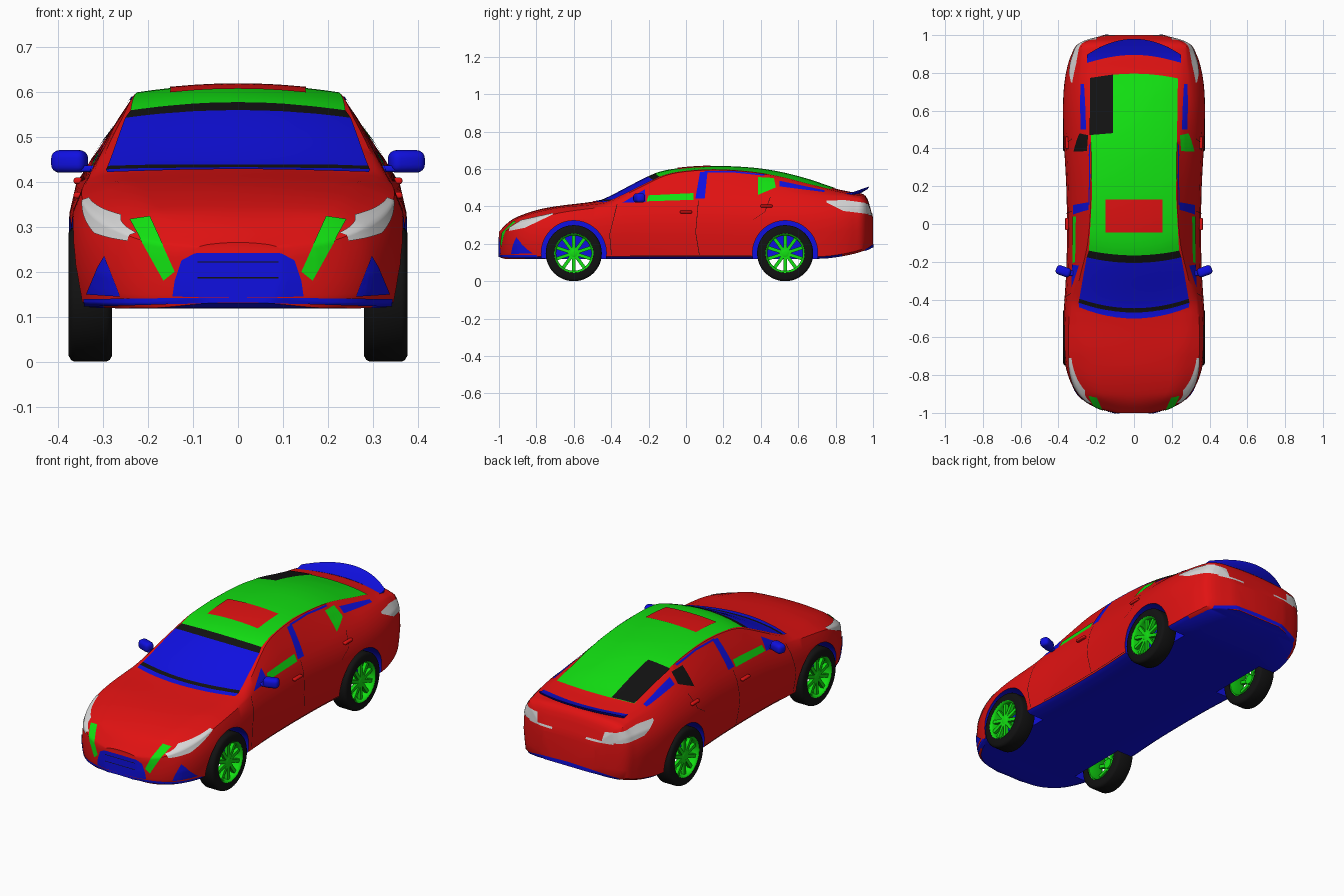
import bpy, bmesh, math
from mathutils import Vector, Matrix
from mathutils.bvhtree import BVHTree

if "Cube" in bpy.data.objects:
    bpy.data.objects.remove(bpy.data.objects["Cube"])


def material(name, c):
    m = bpy.data.materials.new(name)
    m.diffuse_color = (*c, 1)
    m.use_nodes = True
    m.node_tree.nodes["Principled BSDF"].inputs["Base Color"].default_value = m.diffuse_color
    return m


RED = material("red paint", (.75, .006, .006))
GREEN = material("green", (.006, .75, .006))
BLUE = material("blue", (.005, .005, .75))
BLACK = material("black", (.006, .006, .006))
WHITE = material("lamp white", (.68, .68, .68))


def finish(name, bm, mats, angle=35):
    me = bpy.data.meshes.new(name)
    bm.to_mesh(me)
    bm.free()
    ob = bpy.data.objects.new(name, me)
    bpy.context.collection.objects.link(ob)
    for m in mats:
        me.materials.append(m)
    smooth(ob, angle)
    return ob


def smooth(ob, angle=35):
    bpy.ops.object.select_all(action='DESELECT')
    ob.select_set(True)
    bpy.context.view_layer.objects.active = ob
    bpy.ops.object.shade_smooth_by_angle(angle=math.radians(angle))


def curve(keys, y):
    """Smooth interpolation through (y, value) keys."""
    def slope(i):
        a, b = keys[max(i - 1, 0)], keys[min(i + 1, len(keys) - 1)]
        return (b[1] - a[1]) / (b[0] - a[0])
    for i in range(len(keys) - 1):
        (y0, v0), (y1, v1) = keys[i], keys[i + 1]
        if y <= y1 or i == len(keys) - 2:
            h = y1 - y0
            t = (y - y0) / h
            return ((2*t**3 - 3*t*t + 1) * v0 + (t**3 - 2*t*t + t) * h * slope(i)
                    + (3*t*t - 2*t**3) * v1 + (t**3 - t*t) * h * slope(i + 1))


# Body guide curves along the length
WIDTH = [(-1, .10), (-.98, .18), (-.95, .245), (-.9, .30), (-.8, .35), (-.68, .372), (-.5, .373), (-.2, .357),
         (.15, .357), (.5, .374), (.68, .374), (.8, .36), (.9, .33), (.96, .285), (1, .16)]
TOP = [(-1, .265), (-.95, .315), (-.9, .345), (-.8, .38), (-.7, .40), (-.5, .425), (-.44, .437), (-.17, .572),
       (-.05, .60), (.15, .613), (.35, .605), (.5, .583), (.65, .545), (.8, .495), (.9, .473), (.965, .45), (1, .34)]
BELT = [(-1, .25), (-.9, .30), (-.7, .36), (-.5, .39), (-.2, .42), (.2, .437), (.6, .457), (.8, .455),
        (.9, .445), (.965, .42), (1, .33)]
INSET = [(-1, .005), (-.9, .015), (-.7, .025), (-.4, .03), (.2, .033), (.6, .055), (.85, .06), (1, .01)]
RAIL_Z = [(-1, .26), (-.9, .335), (-.7, .39), (-.5, .41), (-.4, .428), (-.13, .557), (-.03, .583), (.15, .595),
          (.35, .583), (.5, .557), (.65, .518), (.8, .482), (.9, .46), (.965, .44), (1, .337)]
RAIL_W = [(-1, .07), (-.9, .2), (-.7, .25), (-.4, .303), (-.1, .245), (.15, .228), (.5, .228), (.8, .24),
          (.92, .235), (1, .12)]
FLOOR = [(-1, .13), (-.97, .12), (-.8, .12), (.7, .12), (.78, .125), (.9, .147), (1, .18)]


def section(y):
    w, zt, zs, zb = (curve(k, y) for k in (WIDTH, TOP, BELT, FLOOR))
    wb = w - curve(INSET, y)
    zr, wr = curve(RAIL_Z, y), curve(RAIL_W, y)
    h = zs - zb
    half = [(0, zb), (w * .5, zb), (w - .03, zb), (w - .012, zb + .012), (w - .006, zb + .2*h), (w, zb + .42*h),
            (w - .001, zb + .62*h), (w - .3*(w - wb), zb + .82*h), (wb, zs)]
    for t in (.33, .66, 1):
        half.append((wb + (wr - wb) * t + .02 * t * (1 - t), zs + (zr - zs) * t))
    half += [(wr * t, zr + (zt - zr) * (1 - t * t)) for t in (.85, .65, .4, .2, 0)]
    return half + [(-x, z) for x, z in half[-2:0:-1]]


# Body shell lofted from cross sections
bm = bmesh.new()
rings = []
for i in range(111):
    t = i / 55 - 1
    y = .5 * t + .5 * math.sin(math.pi / 2 * t)
    rings.append([bm.verts.new((x, y, z)) for x, z in section(y)])
n = len(rings[0])
for a, b in zip(rings, rings[1:]):
    for j in range(n):
        bm.faces.new((a[j], a[(j + 1) % n], b[(j + 1) % n], b[j]))
bm.faces.new(rings[0])
bm.faces.new(rings[-1])
bmesh.ops.recalc_face_normals(bm, faces=bm.faces)
for f in bm.faces:
    f.material_index = int(f.normal.z < -.8)
bvh = BVHTree.FromBMesh(bm)
body = finish("body", bm, [RED, BLUE])


def lathe(bm, prof, centre, side=1, segs=48, closed=True):
    """Spin (x, radius) profile about the axle."""
    cols = []
    for k in range(segs):
        a = 2 * math.pi * k / segs
        cols.append([bm.verts.new((side * x, centre[0] + r * math.cos(a), centre[1] + r * math.sin(a)))
                     for x, r in prof])
    for k in range(segs):
        a, b = cols[k], cols[(k + 1) % segs]
        for j in range(len(prof) if closed else len(prof) - 1):
            m = (j + 1) % len(prof)
            bm.faces.new((a[j], a[m], b[m], b[j]))
    if not closed:
        bm.faces.new([c[0] for c in cols])
        bm.faces.new([c[-1] for c in cols])
    bmesh.ops.recalc_face_normals(bm, faces=bm.faces)


# Wheel arches cut out of the body, blue inside
AXLES = (-.6, .53)
bm = bmesh.new()
for y in AXLES:
    for s in (1, -1):
        lathe(bm, [(.25, .174), (.45, .174)], (y, .15), s, 64, False)
for f in bm.faces:
    f.material_index = 1
cutter = finish("arch_cutter", bm, [RED, BLUE])
cutter.hide_render = True
mod = body.modifiers.new("arches", 'BOOLEAN')
mod.operation, mod.object, mod.solver = 'DIFFERENCE', cutter, 'EXACT'
bpy.context.view_layer.objects.active = body
bpy.ops.object.modifier_apply(modifier=mod.name)
bpy.data.objects.remove(cutter)
smooth(body)

# Wheels: tyre, rim, hub and ten spokes
for y, end in zip(AXLES, ("front", "rear")):
    for s, side in ((1, "right"), (-1, "left")):
        tag = end + "_" + side
        bm = bmesh.new()
        lathe(bm, [(.28, .104), (.28, .137), (.285, .146), (.293, .15), (.363, .15), (.371, .146), (.376, .137),
                   (.376, .104)], (y, .15), s)
        finish("tyre_" + tag, bm, [BLACK])
        bm = bmesh.new()
        lathe(bm, [(.285, .105), (.285, .098), (.362, .094), (.374, .1), (.377, .105)], (y, .15), s)
        lathe(bm, [(.325, .026), (.362, .026), (.366, .018), (.366, .004)], (y, .15), s, 24, False)
        for k in range(10):
            m = (Matrix.Translation((s * .356, y, .15)) @ Matrix.Rotation(k * math.pi / 5, 4, 'X')
                 @ Matrix.Translation((0, 0, .06)) @ Matrix.Diagonal((.018, .018, .08, 1)))
            bmesh.ops.create_cube(bm, size=1, matrix=m)
        finish("rim_" + tag, bm, [GREEN])

# Thin plates projected onto the body
VIEWS = {'front': lambda u, v: ((u, -1.1, v), (0, 1, 0)), 'back': lambda u, v: ((u, 1.1, v), (0, -1, 0)),
         'side': lambda u, v: ((.6, u, v), (-1, 0, 0)), 'top': lambda u, v: ((u, v, .8), (0, 0, -1))}


def along(poly, t):
    t *= len(poly) - 1
    i = min(int(t), len(poly) - 2)
    return Vector(poly[i]).lerp(Vector(poly[i + 1]), t - i)


def plate(name, view, a, b, mat, signs=(1, -1), lift=.003, nu=24, nv=10):
    bm = bmesh.new()
    for s in signs:
        grid = []
        for i in range(nu + 1):
            row = []
            for j in range(nv + 1):
                o, d = VIEWS[view](*along(a, i / nu).lerp(along(b, i / nu), j / nv))
                p, nor, _, _ = bvh.ray_cast(Vector(o), Vector(d))
                if p is None:
                    p, nor, _, _ = bvh.find_nearest(Vector(o))
                q = p + nor * lift
                row.append((bm.verts.new((s * q.x, q.y, q.z)), Vector((s * nor.x, nor.y, nor.z))))
            grid.append(row)
        for i in range(nu):
            for j in range(nv):
                f = bm.faces.new([grid[i][j][0], grid[i + 1][j][0], grid[i + 1][j + 1][0], grid[i][j + 1][0]])
                f.normal_update()
                if f.normal.dot(grid[i][j][1]) < 0:
                    f.normal_flip()
    return finish(name, bm, [mat])


def arc(w, edge, mid):
    return [(w * t / 6, mid + (edge - mid) * (t / 6) ** 2) for t in range(-6, 7)]


ONE = (1,)
# Windscreen, roof and rear glass
plate("cowl", 'top', arc(.29, -.44, -.50), arc(.293, -.415, -.468), BLUE, ONE)
plate("windscreen_base", 'top', arc(.293, -.415, -.468), arc(.289, -.395, -.445), BLACK, ONE)
plate("windscreen", 'top', arc(.289, -.395, -.445), arc(.25, -.175, -.205), BLUE, ONE, nv=16)
plate("windscreen_header", 'top', arc(.25, -.175, -.205), arc(.238, -.14, -.165), BLACK, ONE)
plate("roof_front", 'top', arc(.238, -.14, -.165), arc(.222, .15, .15), GREEN, ONE, nv=16)
plate("roof_rear", 'top', arc(.222, .15, .15), arc(.232, .77, .795), GREEN, ONE, nv=24)
plate("sunroof", 'top', arc(.15, -.045, -.045), arc(.15, .13, .13), RED, ONE, .006)
plate("rear_glass_patch", 'top', [(-.23, .47), (-.11, .48)], [(-.232, .772), (-.11, .79)], BLACK, ONE, .006)
# Side glass details
plate("front_window_lower", 'side', [(-.21, .426), (.04, .434)], [(-.2, .458), (.04, .47)], GREEN)
plate("front_quarter_trim", 'side', [(-.34, .418), (-.215, .424)], [(-.27, .46), (-.22, .49)], BLUE)
plate("door_pillar", 'side', [(.05, .44), (.10, .44)], [(.075, .582), (.115, .583)], BLUE)
plate("window_top_trim", 'side', [(.1, .58), (.25, .58), (.42, .562)], [(.1, .588), (.25, .588), (.42, .57)], BLUE)
for s, mat in ((1, GREEN), (-1, BLACK)):
    plate("rear_quarter_window", 'side', [(.385, .46), (.48, .50)], [(.385, .555), (.47, .55)], mat, (s,))
plate("rear_pillar_trim", 'side', [(.5, .505), (.74, .474)], [(.5, .535), (.74, .484)], BLUE)
# Front lamps, grille and intakes
plate("headlight", 'side', [(-.945, .268), (-.86, .285), (-.71, .357)], [(-.945, .285), (-.88, .325), (-.71, .363)], WHITE)
plate("lamp_wedge", 'front', [(.195, .322), (.14, .20)], [(.24, .315), (.165, .18)], GREEN)
plate("grille", 'front', [(-.145, .145), (0, .143), (.145, .145)],
      [(-.14, .18), (-.125, .225), (-.095, .241), (0, .242), (.095, .241), (.125, .225), (.14, .18)], BLUE, ONE)
for z in (.185, .22):
    plate("grille_bar", 'front', [(-.09, z), (.09, z)], [(-.09, z + .003), (.09, z + .003)], BLACK, ONE, .005, nv=1)
plate("side_intake", 'front', [(.26, .145), (.335, .15)], [(.295, .235), (.31, .21)], BLUE)
plate("front_lip", 'front', [(0, .132), (.34, .125)], [(0, .143), (.34, .14)], BLUE)
# Rear lamps and diffuser
plate("tail_light_side", 'side', [(.75, .42), (.84, .375), (.965, .36)], [(.75, .43), (.85, .432), (.96, .418)], WHITE)
plate("tail_light_back", 'back', [(.19, .36), (.285, .36)], [(.2, .41), (.285, .417)], WHITE)
plate("tail_light_strip", 'back', [(.1, .352), (.25, .352)], [(.1, .363), (.25, .363)], WHITE)
plate("diffuser", 'back', [(0, .183), (.15, .182), (.27, .16)], [(0, .205), (.15, .2), (.27, .175)], BLUE)
# Door seams
for pts in ([(-.40, .14), (-.41, .25), (-.37, .41)], [(.07, .14), (.05, .26), (.065, .43)],
            [(.36, .33), (.42, .37), (.45, .45)], [(-.3, .138), (0, .138), (.35, .138)]):
    flat = pts[0][1] == pts[-1][1]
    off = (0, .003) if flat else (.003, 0)
    plate("door_seam", 'side', pts, [(y + off[0], z + off[1]) for y, z in pts], BLACK, lift=.002, nv=1)


# Mirrors and handles: rounded blocks on both sides
def block(name, loc, size, mat, bevel, turn=0):
    bm = bmesh.new()
    for s in (1, -1):
        m = Matrix.Translation((s * loc[0], loc[1], loc[2])) @ Matrix.Rotation(s * turn, 4, 'Z')
        bmesh.ops.create_cube(bm, size=1, matrix=m @ Matrix.Diagonal((*size, 1)))
    bmesh.ops.bevel(bm, geom=bm.edges[:], offset=bevel, segments=4, profile=.5, affect='EDGES')
    finish(name, bm, [mat], 50)


block("mirror_housing", (.374, -.25, .445), (.08, .05, .05), BLUE, .018, .35)
block("mirror_stalk", (.335, -.26, .429), (.05, .03, .014), BLUE, .005)
block("front_door_handle", (.355, 0, .37), (.02, .065, .014), RED, .005)
block("rear_door_handle", (.355, .43, .402), (.02, .065, .014), RED, .005)

# Boot spoiler
bm = bmesh.new()
rows = []
for k in range(25):
    t = k / 12 - 1
    yf, yb = .895 - .045 * t * t, .98 - .085 * t * t
    zf, zb = .476 - .006 * t * t, .507 - .03 * t * t
    prof = [(yf, zf), ((yf + yb) / 2, (zf + zb) / 2 - .003), (yb, zb), (yb - .008, zb - .014), (yf + .01, zf - .022)]
    rows.append([bm.verts.new((.25 * t, y, z)) for y, z in prof])
for a, b in zip(rows, rows[1:]):
    for j in range(5):
        bm.faces.new((a[j], a[(j + 1) % 5], b[(j + 1) % 5], b[j]))
bm.faces.new(rows[0])
bm.faces.new(rows[-1])
bmesh.ops.recalc_face_normals(bm, faces=bm.faces)
finish("spoiler", bm, [BLUE])
